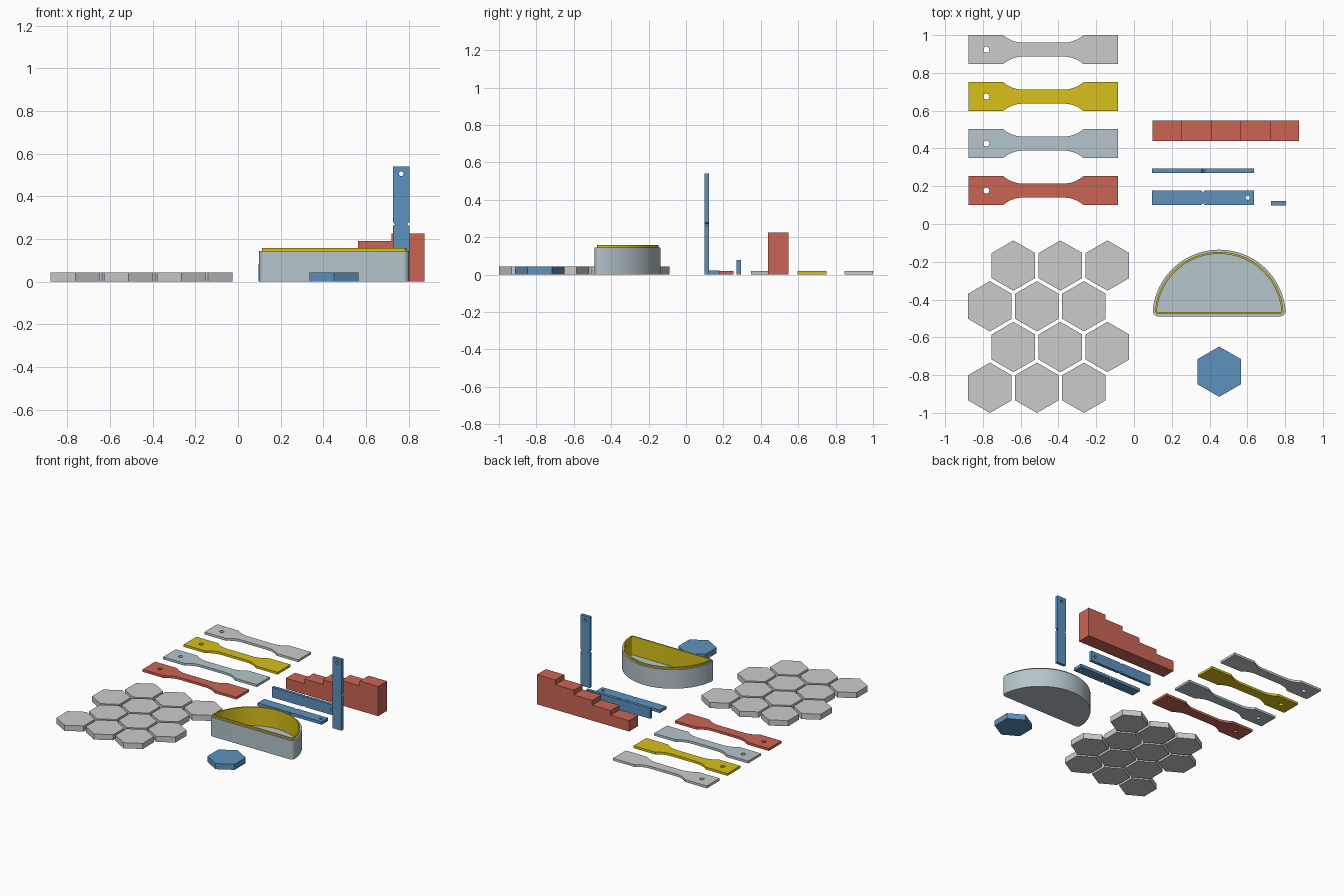
import bpy, bmesh
from math import sin, cos, pi, sqrt, atan2, asin
from mathutils import Matrix

if "Cube" in bpy.data.objects:
    bpy.data.objects.remove(bpy.data.objects["Cube"])


def material(name, rgb):
    m = bpy.data.materials.new(name)
    m.diffuse_color = (*rgb, 1)
    m.use_nodes = True
    m.node_tree.nodes["Principled BSDF"].inputs["Base Color"].default_value = m.diffuse_color
    return m


RED = material("red", (0.60, 0.13, 0.09))
YELLOW = material("yellow", (0.69, 0.53, 0.01))
BLUE = material("blue", (0.11, 0.29, 0.52))
PALE = material("pale", (0.46, 0.56, 0.60))
GREY = None


def finish(bm, name, mat, loc, rot=None):
    bmesh.ops.recalc_face_normals(bm, faces=bm.faces[:])
    me = bpy.data.meshes.new(name)
    bm.to_mesh(me)
    bm.free()
    if mat:
        me.materials.append(mat)
    ob = bpy.data.objects.new(name, me)
    bpy.context.collection.objects.link(ob)
    if rot:
        ob.rotation_euler = rot.to_euler()
    ob.location = loc
    bpy.ops.object.select_all(action='DESELECT')
    ob.select_set(True)
    bpy.context.view_layer.objects.active = ob
    bpy.ops.object.shade_smooth_by_angle()
    return ob


def arc(cx, cy, r, a0, a1, n):
    return [(cx + r * cos(a0 + (a1 - a0) * i / n), cy + r * sin(a0 + (a1 - a0) * i / n))
            for i in range(n + 1)]


def plate(name, loops, height, mat, loc, rot=None):
    """Extrude an outline (with optional hole loops) upwards."""
    bm = bmesh.new()
    edges = []
    for pts in loops:
        vs = [bm.verts.new((x, y, 0)) for x, y in pts]
        edges += [bm.edges.new((vs[i - 1], vs[i])) for i in range(len(vs))]
    bmesh.ops.triangle_fill(bm, edges=edges, use_beauty=True)
    ext = bmesh.ops.extrude_face_region(bm, geom=bm.faces[:], use_keep_orig=True)
    bmesh.ops.translate(bm, vec=(0, 0, height),
                        verts=[g for g in ext["geom"] if isinstance(g, bmesh.types.BMVert)])
    return finish(bm, name, mat, loc, rot)


def loft(name, rings, closed, mat, loc):
    """Skin a list of (outline, z); closed joins last ring to first, else caps both."""
    bm = bmesh.new()
    rs = [[bm.verts.new((x, y, z)) for x, y in pts] for pts, z in rings]
    n = len(rs[0])
    pairs = list(zip(rs, rs[1:])) + ([(rs[-1], rs[0])] if closed else [])
    for a, b in pairs:
        for i in range(n):
            bm.faces.new((a[i - 1], a[i], b[i], b[i - 1]))
    if not closed:
        bm.faces.new(rs[0])
        bm.faces.new(rs[-1])
    return finish(bm, name, mat, loc)


def circle(x, y, r):
    return arc(x, y, r, 0, 2 * pi, 24)[:-1]


# Tensile test strips: wide grips blending by arcs into a narrow waist
L, W, N, S0, S1 = 0.396, 0.077, 0.037, 0.106, 0.213
R = ((S1 - S0) ** 2 + (W - N) ** 2) / (2 * (W - N))
A = asin((S1 - S0) / R)
quarter = arc(S0, N + R, R, -pi / 2, -pi / 2 + A, 12) + [(L, W)]
strip = (quarter + [(x, -y) for x, y in reversed(quarter)]
         + [(-x, -y) for x, y in quarter] + [(-x, y) for x, y in reversed(quarter)])
for i, mat in enumerate((RED, PALE, YELLOW, GREY)):
    plate(f"test_strip_{i + 1}", [strip, circle(-0.302, 0, 0.016)], 0.018, mat,
          (-0.48, 0.177 + 0.2487 * i, 0))

# Hexagonal tiles: a staggered grid and one loose tile
HEX = arc(0, 0, 0.133, pi / 2, pi / 2 + 2 * pi, 6)[:-1]
for row in range(4):
    for col in range(3):
        plate(f"hex_tile_{row + 1}_{col + 1}", [HEX], 0.043, GREY,
              (-0.763 + 0.249 * col + 0.1245 * (row % 2), -0.867 + 0.2157 * row, 0))
plate("loose_hex_tile", [HEX], 0.043, BLUE, (0.451, -0.782, 0))

# Stepped block, drawn in side profile and stood upright
XZ = Matrix(((1, 0, 0), (0, 0, -1), (0, 1, 0)))
STEP = 0.1555
stairs = [(5 * STEP, 0), (0, 0)]
for i in range(5):
    h = 0.082 + 0.036 * i
    stairs += [(i * STEP, h), ((i + 1) * STEP, h)]
plate("stepped_block", [stairs], 0.108, RED, (0.097, 0.547, 0), XZ)

# Notched bars: flat, on edge and upright
BL, BW, BT, M = 0.54, 0.078, 0.023, 0.27
bar = [(0, 0), (M - 0.009, 0), (M, 0.011), (M + 0.009, 0), (BL, 0),
       (BL, BW), (M + 0.009, BW), (M, BW - 0.011), (M - 0.009, BW), (0, BW)]
bar_loops = [bar, circle(0.506, BW / 2, 0.011)]
UP = Matrix(((0, 1, 0), (0, 0, 1), (1, 0, 0)))
plate("flat_bar", bar_loops, BT, BLUE, (0.096, 0.1, 0))
plate("edge_bar", bar_loops, BT, BLUE, (0.096, 0.294, 0), XZ)
plate("upright_bar", bar_loops, BT, BLUE, (0.726, 0.099, 0), UP)


# Half-round container with rounded corners and a raised liner
def half_round(inset):
    big, f = 0.353, 0.03
    cx = sqrt((big - f) ** 2 - f * f)
    a = atan2(f, cx)
    right = arc(cx, f, f - inset, -pi / 2, a, 8)
    left = [(-x, y) for x, y in reversed(right)]
    return right + arc(0, 0, big - inset, a, pi - a, 48)[1:-1] + left


outer, middle, inner = half_round(0), half_round(0.012), half_round(0.022)
SPOT = (0.451, -0.489, 0)
loft("container_body", [(outer, 0), (outer, 0.145), (middle, 0.145), (middle, 0.015)],
     False, PALE, SPOT)
loft("container_liner", [(middle, 0.015), (middle, 0.157), (inner, 0.157), (inner, 0.015)],
     True, YELLOW, SPOT)
